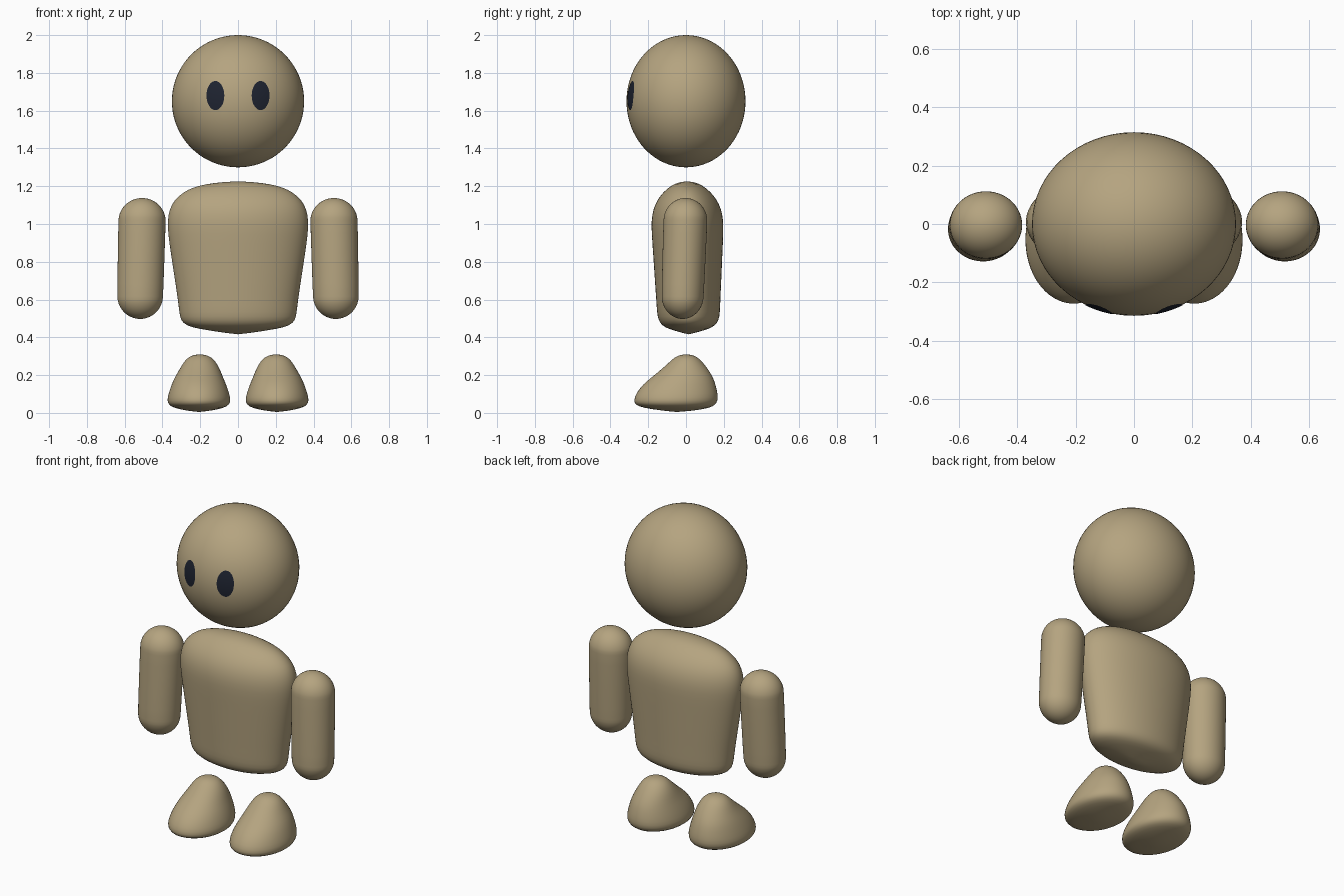
import bpy, bmesh
from math import cos, sin, pi, sqrt

if "Cube" in bpy.data.objects:
    bpy.data.objects.remove(bpy.data.objects["Cube"])


def material(name, color):
    m = bpy.data.materials.new(name)
    m.diffuse_color = (*color, 1)
    m.use_nodes = True
    m.node_tree.nodes["Principled BSDF"].inputs["Base Color"].default_value = m.diffuse_color
    return m


TAN = material("tan", (0.46, 0.37, 0.215))
NAVY = material("navy", (0.013, 0.017, 0.03))


def finish(name, bm, mat, subdivide=True):
    bmesh.ops.recalc_face_normals(bm, faces=bm.faces)
    for f in bm.faces:
        f.smooth = True
    me = bpy.data.meshes.new(name)
    bm.to_mesh(me)
    bm.free()
    me.materials.append(mat)
    ob = bpy.data.objects.new(name, me)
    bpy.context.collection.objects.link(ob)
    if subdivide:
        mod = ob.modifiers.new("smooth", 'SUBSURF')
        mod.levels = mod.render_levels = 1
    return ob


def loft(name, rings, top, bottom, mat=TAN, n=40):
    """Elliptical rings (z, cx, cy, rx, ry) from top to bottom, closed at two poles."""
    bm = bmesh.new()
    loops = [[bm.verts.new((cx + rx * cos(2 * pi * i / n), cy + ry * sin(2 * pi * i / n), z))
              for i in range(n)] for z, cx, cy, rx, ry in rings]
    for a, b in zip(loops, loops[1:]):
        for i in range(n):
            j = (i + 1) % n
            bm.faces.new((a[i], a[j], b[j], b[i]))
    for pole, loop in ((top, loops[0]), (bottom, loops[-1])):
        p = bm.verts.new(pole)
        for i in range(n):
            bm.faces.new((p, loop[i], loop[(i + 1) % n]))
    return finish(name, bm, mat)


# Head: slightly flattened ball
HEAD = (0.35, 0.315, 0.35)
HEAD_Z = 1.65
bm = bmesh.new()
bmesh.ops.create_uvsphere(bm, u_segments=64, v_segments=40, radius=1)
for v in bm.verts:
    v.co = (v.co.x * HEAD[0], v.co.y * HEAD[1], v.co.z * HEAD[2] + HEAD_Z)
finish("head", bm, TAN, False)


# Eyes: oval patches lying on the head surface
def eye(name, side):
    bm = bmesh.new()
    n, steps = 32, 6

    def point(x, z):
        y = -HEAD[1] * sqrt(1 - (x / HEAD[0]) ** 2 - ((z - HEAD_Z) / HEAD[2]) ** 2)
        return bm.verts.new((x * 1.006, y * 1.006, z))

    centre = point(side * 0.119, 1.68)
    loops = [[point(side * 0.119 + 0.047 * k / steps * cos(2 * pi * i / n),
                    1.68 + 0.077 * k / steps * sin(2 * pi * i / n))
              for i in range(n)] for k in range(1, steps + 1)]
    for i in range(n):
        j = (i + 1) % n
        bm.faces.new((centre, loops[0][i], loops[0][j]))
        for a, b in zip(loops, loops[1:]):
            bm.faces.new((a[i], b[i], b[j], a[j]))
    # open patch: make the faces look forward
    bm.normal_update()
    ob = finish(name, bm, NAVY, False)
    if ob.data.polygons[0].normal.y > 0:
        ob.data.flip_normals()


# Torso: (z, half width, half depth)
torso = [(1.222, .08, .035), (1.212, .17, .068), (1.193, .24, .096), (1.17, .287, .124),
         (1.13, .336, .157), (1.08, .363, .18), (1.02, .374, .191), (.95, .371, .19),
         (.85, .357, .184), (.70, .334, .176), (.60, .319, .17), (.53, .311, .167),
         (.49, .304, .16), (.462, .275, .14), (.445, .21, .108), (.427, .09, .045)]
loft("torso", [(z, 0, .005 + .012 * (1.2 - z), w, d) for z, w, d in torso],
     (0, .005, 1.226), (0, .014, .415), n=48)

# Foot: (z, front y, back y, half width)
foot = [(.307, -.03, .032, .03), (.296, -.058, .06, .06), (.27, -.087, .087, .085),
        (.235, -.125, .115, .105), (.19, -.18, .143, .127), (.15, -.23, .157, .145),
        (.10, -.267, .169, .162), (.065, -.277, .169, .169), (.042, -.27, .155, .16),
        (.026, -.225, .125, .132), (.013, -.13, .05, .07)]


# Arm: tapered capsule leaning slightly forward and outward
def arm_rings(side):
    rings = []
    for cz, cx, cy, rx, ry, angles in (
            (1.015, .508, -.003, .126, .117, range(80, -1, -10)),
            (.62, .518, -.018, .122, .112, range(0, -81, -10))):
        for a in angles:
            t = a * pi / 180
            rings.append((cz + .123 * sin(t), side * cx, cy, rx * cos(t), ry * cos(t)))
    return rings


for side, label in ((-1, "right"), (1, "left")):
    eye(label + "_eye", side)
    loft(label + "_arm", arm_rings(side), (side * .508, -.003, 1.138), (side * .518, -.018, .497))
    loft(label + "_foot",
         [(z, side * (.202 if z > .2 else .207), (f + b) / 2, w, (b - f) / 2) for z, f, b, w in foot],
         (side * .202, 0, .31), (side * .207, -.05, .004))
